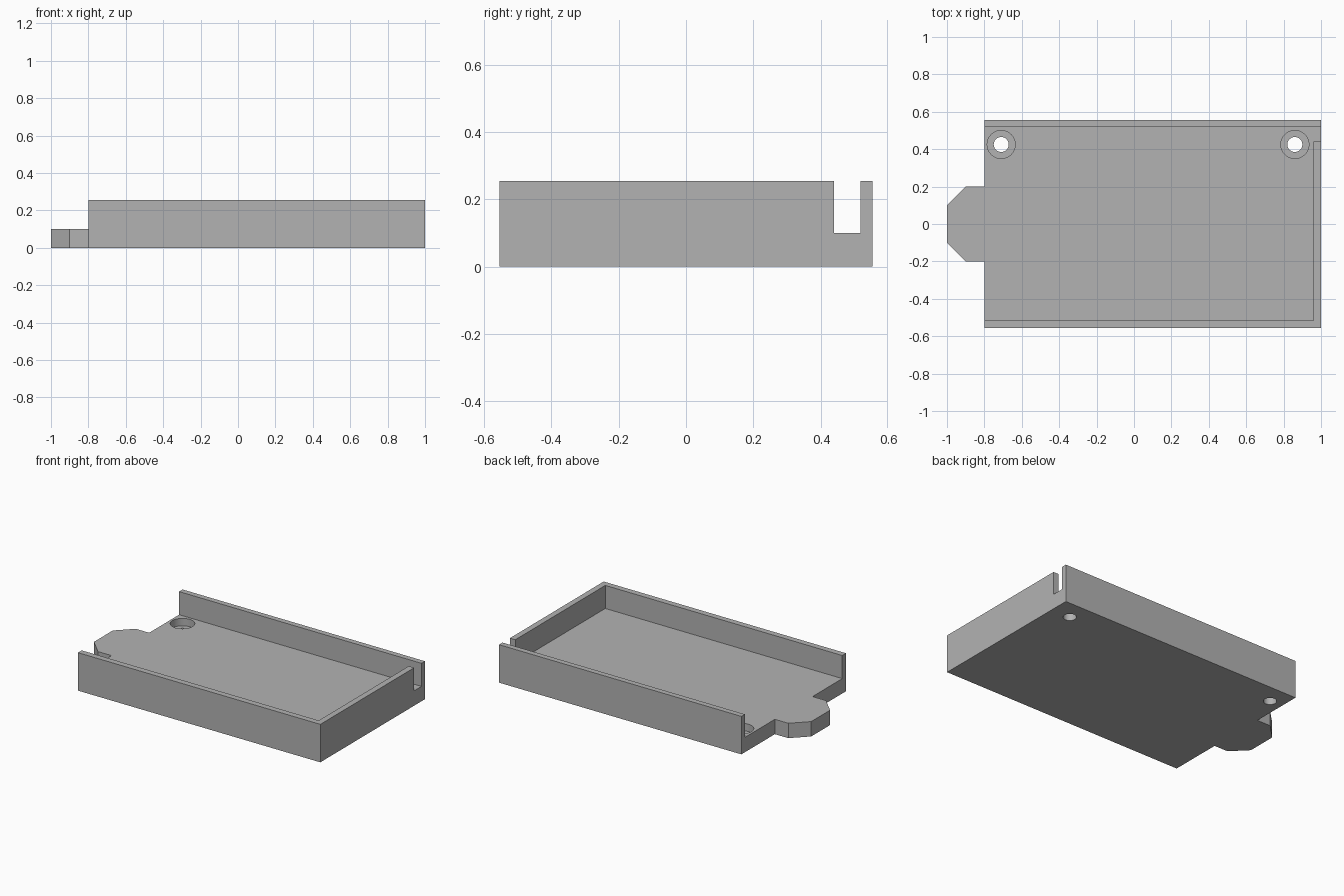
import bpy, bmesh, math

cube = bpy.data.objects.get("Cube")
if cube:
    bpy.data.objects.remove(cube, do_unlink=True)

grey = bpy.data.materials.new("plain grey")
grey.use_nodes = True
colour = (0.45, 0.45, 0.45, 1)
grey.diffuse_color = colour
grey.node_tree.nodes["Principled BSDF"].inputs["Base Color"].default_value = colour

FLOOR, TOP = 0.1, 0.255
LEFT, RIGHT, HALF = -0.8, 1.0, 0.555


def prism(name, outline, z0, z1):
    """Extrude a counter-clockwise outline from z0 to z1."""
    bm = bmesh.new()
    base = bm.faces.new([bm.verts.new((x, y, z0)) for x, y in outline])
    extruded = bmesh.ops.extrude_face_region(bm, geom=[base], use_keep_orig=True)
    for v in extruded["geom"]:
        if isinstance(v, bmesh.types.BMVert):
            v.co.z = z1
    bmesh.ops.recalc_face_normals(bm, faces=bm.faces)
    mesh = bpy.data.meshes.new(name)
    bm.to_mesh(mesh)
    bm.free()
    mesh.materials.append(grey)
    obj = bpy.data.objects.new(name, mesh)
    bpy.context.collection.objects.link(obj)
    return obj


def circle(cx, cy, r, sides=48):
    turn = 2 * math.pi / sides
    return [(cx + r * math.cos(i * turn), cy + r * math.sin(i * turn))
            for i in range(sides)]


def cut(target, cutter):
    cutter.hide_render = True
    mod = target.modifiers.new("cut", "BOOLEAN")
    mod.operation = "DIFFERENCE"
    mod.solver = "EXACT"
    mod.object = cutter
    bpy.context.view_layer.objects.active = target
    bpy.ops.object.modifier_apply(modifier=mod.name)
    bpy.data.objects.remove(cutter, do_unlink=True)


# Tray block with the chamfered tab on its open end
tab = [(LEFT, 0.2), (-0.9, 0.2), (-1, 0.1), (-1, -0.1), (-0.9, -0.2), (LEFT, -0.2)]
tray = prism("tray", [(LEFT, -HALF), (RIGHT, -HALF), (RIGHT, HALF), (LEFT, HALF)] + tab,
             0, TOP)

# Open interior, running out through the slot in the end wall
cut(tray, prism("interior_cutter",
                [(-1.2, -0.515), (0.96, -0.515), (0.96, 0.44), (1.2, 0.44),
                 (1.2, 0.518), (-1.2, 0.518)], FLOOR, 0.5))

# Counterbored screw holes along the back
for x in (-0.71, 0.86):
    cut(tray, prism("recess_cutter", circle(x, 0.425, 0.075), 0.05, 0.2))
    cut(tray, prism("hole_cutter", circle(x, 0.425, 0.04), -0.1, 0.2))

bpy.ops.object.select_all(action="DESELECT")
tray.select_set(True)
bpy.context.view_layer.objects.active = tray
bpy.ops.object.shade_smooth_by_angle(angle=math.radians(30))
